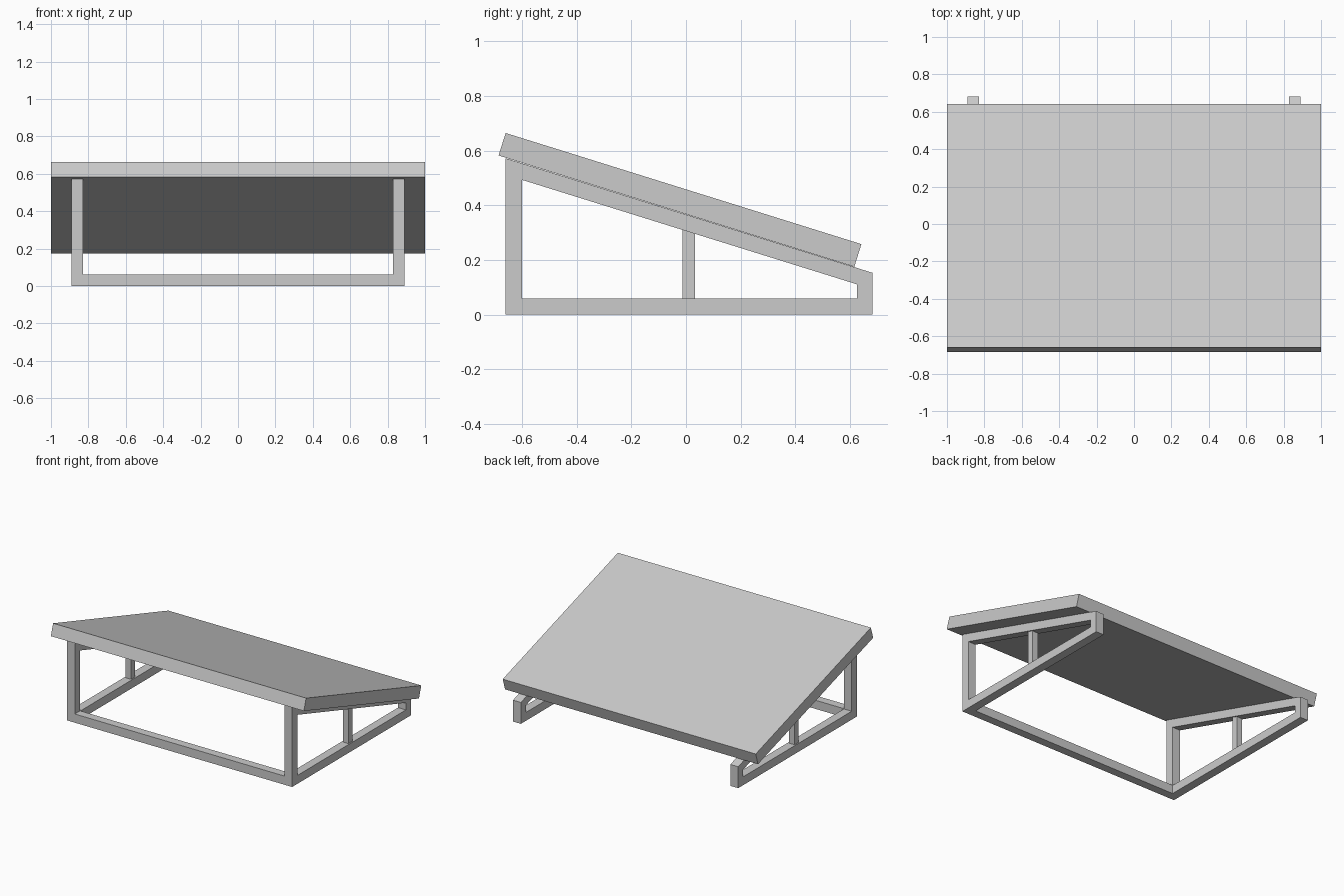
import bpy
import bmesh

cube = bpy.data.objects.get("Cube")
if cube:
    bpy.data.objects.remove(cube, do_unlink=True)

grey = bpy.data.materials.new("light_grey")
grey.use_nodes = True
colour = (0.6, 0.6, 0.6, 1)
grey.diffuse_color = colour
grey.node_tree.nodes["Principled BSDF"].inputs["Base Color"].default_value = colour


def finish(name, bm):
    bmesh.ops.recalc_face_normals(bm, faces=bm.faces)
    mesh = bpy.data.meshes.new(name)
    bm.to_mesh(mesh)
    bm.free()
    mesh.materials.append(grey)
    obj = bpy.data.objects.new(name, mesh)
    bpy.context.collection.objects.link(obj)
    return obj


def prism(name, profile, x0, x1):
    """Side profile of (y, z) points extruded from x0 to x1."""
    bm = bmesh.new()
    ends = [[bm.verts.new((x, y, z)) for y, z in profile] for x in (x0, x1)]
    for end in ends:
        bm.faces.new(end)
    bridge(bm, *ends)
    return finish(name, bm)


def bridge(bm, a, b):
    """Quads between two matching closed loops."""
    for i in range(len(a)):
        j = (i + 1) % len(a)
        bm.faces.new((a[i], a[j], b[j], b[i]))


def ring(name, outer, inner, x0, x1):
    """Open side frame between an outer and an inner outline."""
    bm = bmesh.new()
    loops = [[bm.verts.new((x, y, z)) for y, z in outline]
             for x in (x0, x1) for outline in (outer, inner)]
    for a, b in ((0, 1), (2, 3), (0, 2), (1, 3)):
        bridge(bm, loops[a], loops[b])
    return finish(name, bm)


# Sloping slab
prism("sloping_panel",
      [(-0.685, 0.582), (0.615, 0.175), (0.641, 0.258), (-0.659, 0.664)], -1, 1)

# Side frames, each with a slim middle post
outer = [(-0.66, 0), (0.682, 0), (0.682, 0.153), (-0.66, 0.572)]
inner = [(-0.6, 0.06), (0.625, 0.06), (0.625, 0.111), (-0.6, 0.493)]
post = [(-0.012, 0.06), (0.033, 0.06), (0.033, 0.296), (-0.012, 0.31)]
for side, s in (("left", 1), ("right", -1)):
    ring(side + "_side_frame", outer, inner, s * 0.828, s * 0.89)
    prism(side + "_middle_post", post, s * 0.837, s * 0.881)

# Front rail joining the two side frames
prism("front_rail",
      [(-0.66, 0), (-0.6, 0), (-0.6, 0.062), (-0.66, 0.062)], -0.828, 0.828)
